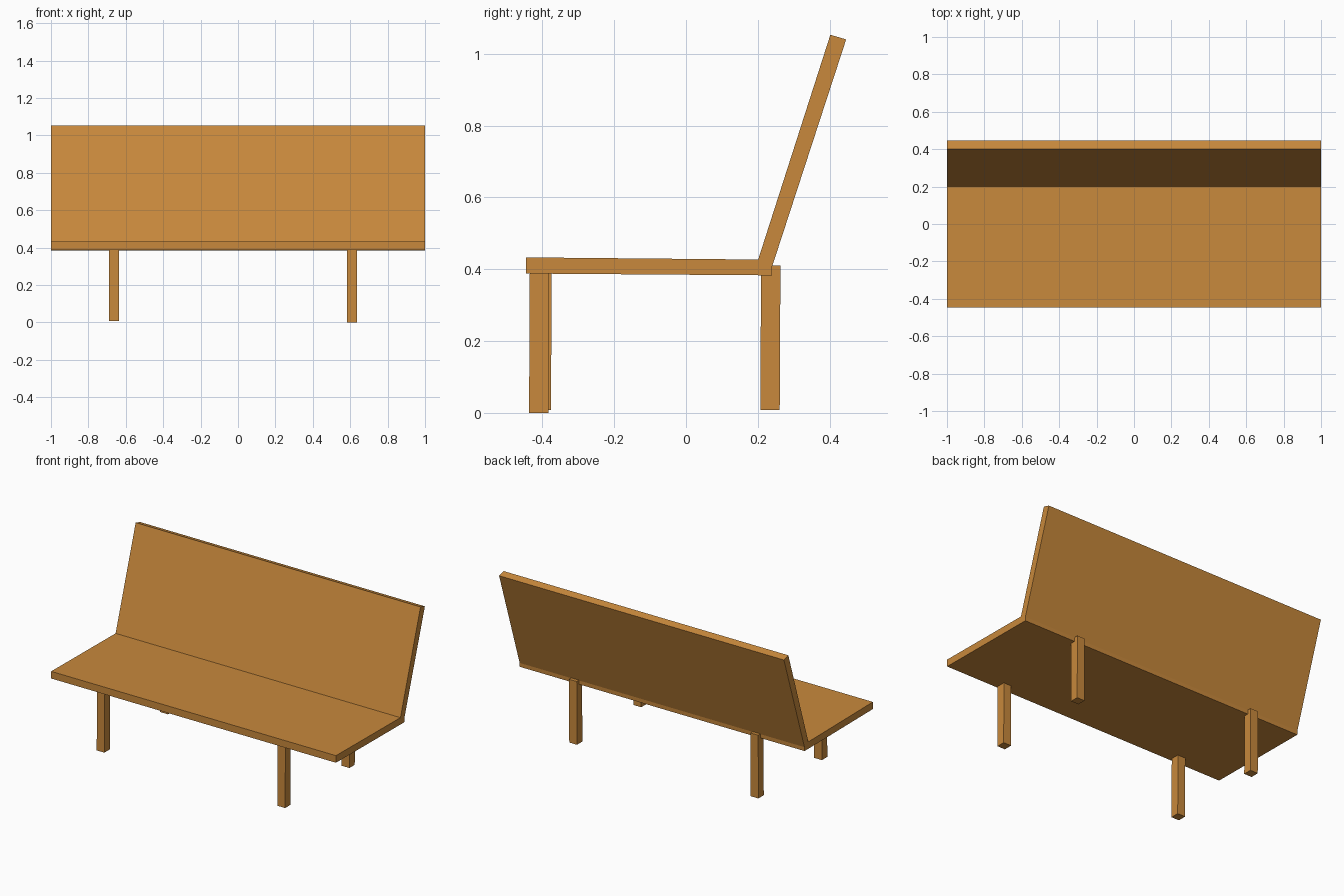
import bpy
import bmesh

if "Cube" in bpy.data.objects:
    bpy.data.objects.remove(bpy.data.objects["Cube"])

wood = bpy.data.materials.new("wood")
wood.diffuse_color = (0.58, 0.25, 0.045, 1)
wood.use_nodes = True
wood.node_tree.nodes["Principled BSDF"].inputs["Base Color"].default_value = wood.diffuse_color


def finish(name, bm):
    bmesh.ops.recalc_face_normals(bm, faces=bm.faces[:])
    mesh = bpy.data.meshes.new(name)
    bm.to_mesh(mesh)
    bm.free()
    mesh.materials.append(wood)
    obj = bpy.data.objects.new(name, mesh)
    bpy.context.collection.objects.link(obj)
    return obj


# Seat and leaning backrest: one L-shaped side profile extruded along x
profile = [(-0.446, 0.388), (0.239, 0.383), (0.240, 0.408), (0.446, 1.040),
           (0.402, 1.053), (0.201, 0.427), (-0.446, 0.433)]
bm = bmesh.new()
side = bm.faces.new([bm.verts.new((-1, y, z)) for y, z in profile])
ext = bmesh.ops.extrude_face_region(bm, geom=[side])
bmesh.ops.translate(bm, vec=(2, 0, 0),
                    verts=[v for v in ext["geom"] if isinstance(v, bmesh.types.BMVert)])
finish("seat_and_backrest", bm)


# Square legs, very slightly tilted, tops sunk into the seat
def leg(name, x, y, z, width=0.054, top=0.41, lean=0.002):
    bm = bmesh.new()
    bmesh.ops.create_cube(bm, size=1)
    for v in bm.verts:
        upper = v.co.z > 0
        v.co = (x + v.co.x * width,
                y + v.co.y * width + (lean if upper else 0),
                top if upper else z)
    finish(name, bm)


leg("front_leg_left", -0.664, -0.403, 0.008)
leg("front_leg_right", 0.610, -0.410, 0.0)
leg("back_leg_left", -0.664, 0.234, 0.008)
leg("back_leg_right", 0.610, 0.234, 0.008)
